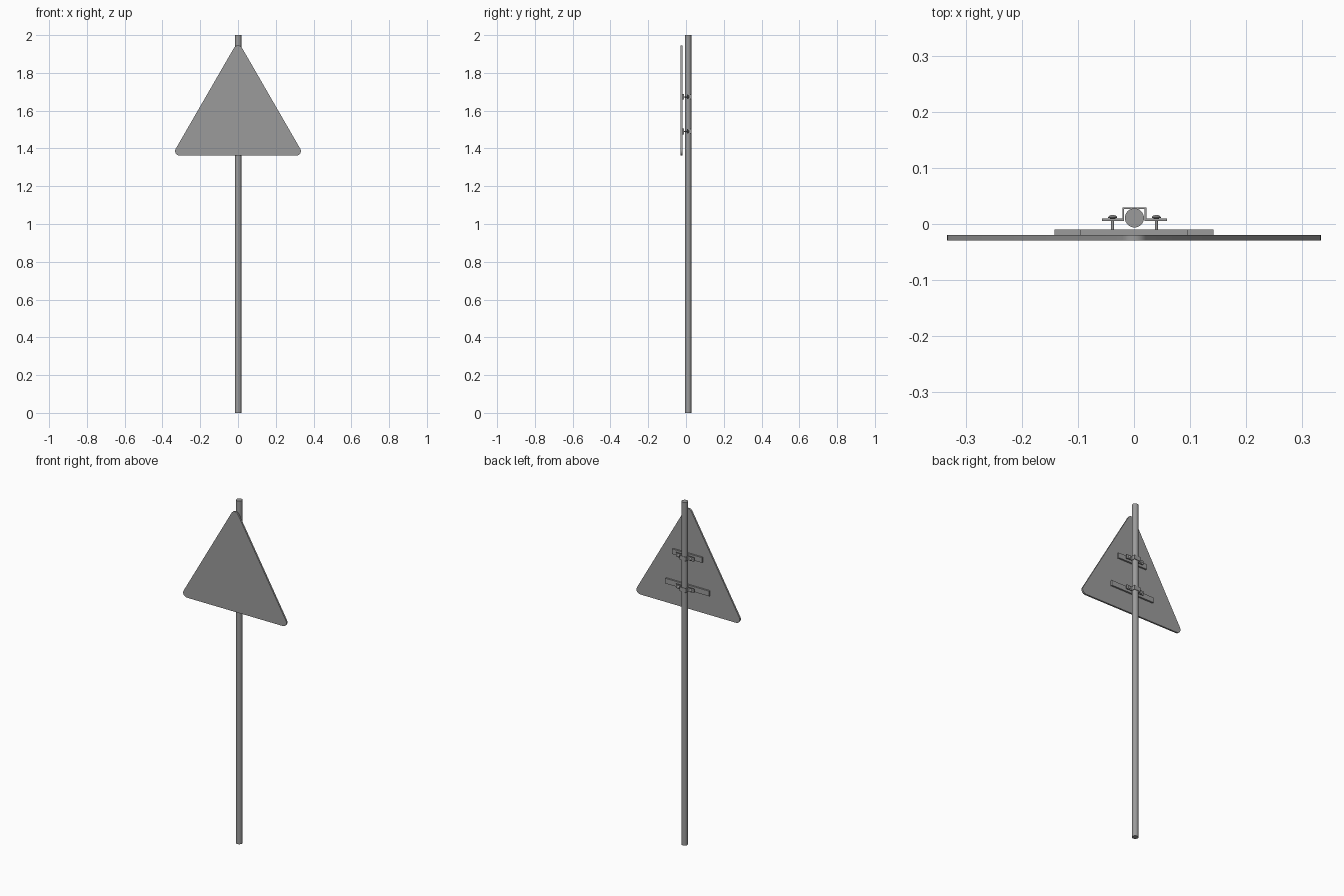
import bpy, bmesh, math
from mathutils import Vector

if "Cube" in bpy.data.objects:
    bpy.data.objects.remove(bpy.data.objects["Cube"])

POLE_X, POLE_Y, POLE_R = 0.0008, 0.0108, 0.0170

# dark grey metal for every part
metal = bpy.data.materials.new("dark_metal")
metal.diffuse_color = (0.33, 0.33, 0.33, 1)
metal.use_nodes = True
metal.node_tree.nodes["Principled BSDF"].inputs["Base Color"].default_value = metal.diffuse_color


def finish(bm, name, smooth=False):
    bmesh.ops.recalc_face_normals(bm, faces=bm.faces)
    me = bpy.data.meshes.new(name)
    bm.to_mesh(me)
    bm.free()
    me.materials.append(metal)
    ob = bpy.data.objects.new(name, me)
    bpy.context.collection.objects.link(ob)
    if smooth:
        bpy.context.view_layer.objects.active = ob
        ob.select_set(True)
        bpy.ops.object.shade_smooth_by_angle(angle=math.radians(40))
        ob.select_set(False)
    return ob


def extrude(name, pts, vec, smooth=False):
    """Solid from a closed outline pushed along vec."""
    bm = bmesh.new()
    face = bm.faces.new([bm.verts.new(p) for p in pts])
    res = bmesh.ops.extrude_face_region(bm, geom=[face], use_keep_orig=True)
    verts = [g for g in res["geom"] if isinstance(g, bmesh.types.BMVert)]
    bmesh.ops.translate(bm, verts=verts, vec=Vector(vec))
    return finish(bm, name, smooth)


def lathe_y(name, profile, x, z, n=16):
    """Turn (radius, y) profile around an axis parallel to y."""
    bm = bmesh.new()
    rings = []
    for r, y in profile:
        rings.append([bm.verts.new((x + r * math.cos(2 * math.pi * i / n), y,
                                    z + r * math.sin(2 * math.pi * i / n))) for i in range(n)])
    for a, b in zip(rings, rings[1:]):
        for i in range(n):
            j = (i + 1) % n
            bm.faces.new((a[i], a[j], b[j], b[i]))
    bm.faces.new(rings[0])
    bm.faces.new(rings[-1])
    return finish(bm, name, True)


# pole
circle = [(POLE_X + POLE_R * math.cos(2 * math.pi * i / 32),
           POLE_Y + POLE_R * math.sin(2 * math.pi * i / 32), 0) for i in range(32)]
extrude("pole", circle, (0, 0, 2), True)

# rounded triangular plate
R, HALF, BOTTOM = 0.024, 0.333, 1.362
h = HALF - R
corners = [(h, BOTTOM + R, -90), (0, BOTTOM + R + h * math.sqrt(3), 30), (-h, BOTTOM + R, 150)]
outline = []
for cx, cz, start in corners:
    for i in range(9):
        a = math.radians(start + 120 * i / 8)
        outline.append((cx + R * math.cos(a), -0.0295, cz + R * math.sin(a)))
extrude("sign_plate", outline, (0, 0.0100, 0), True)

# mounting rails, clamps and bolts at two heights
for label, z, rail in (("upper", 1.673, 0.096), ("lower", 1.490, 0.142)):
    rh, ch = 0.015, 0.012
    extrude(label + "_rail",
            [(-rail, -0.0195, z - rh), (rail, -0.0195, z - rh),
             (rail, -0.0195, z + rh), (-rail, -0.0195, z + rh)], (0, 0.0095, 0))
    # hat-shaped strap around the pole
    half = [(0.058, 0.0052), (0.058, 0.0100), (0.0215, 0.0100), (0.0215, 0.0297)]
    inner = [(0.0182, 0.0270), (0.0182, 0.0052)]
    hat = half + [(-x, y) for x, y in reversed(half)]
    hat += [(-x, y) for x, y in reversed(inner)] + inner
    extrude(label + "_clamp", [(x + POLE_X, y, z - ch) for x, y in hat], (0, 0, 2 * ch))
    for side, x in (("left", -0.039), ("right", 0.039)):
        lathe_y(f"{label}_{side}_bolt",
                [(0.0027, -0.012), (0.0027, 0.0100), (0.0080, 0.0106), (0.0080, 0.0123),
                 (0.0060, 0.0146), (0.0030, 0.0158)], x + POLE_X, z)
